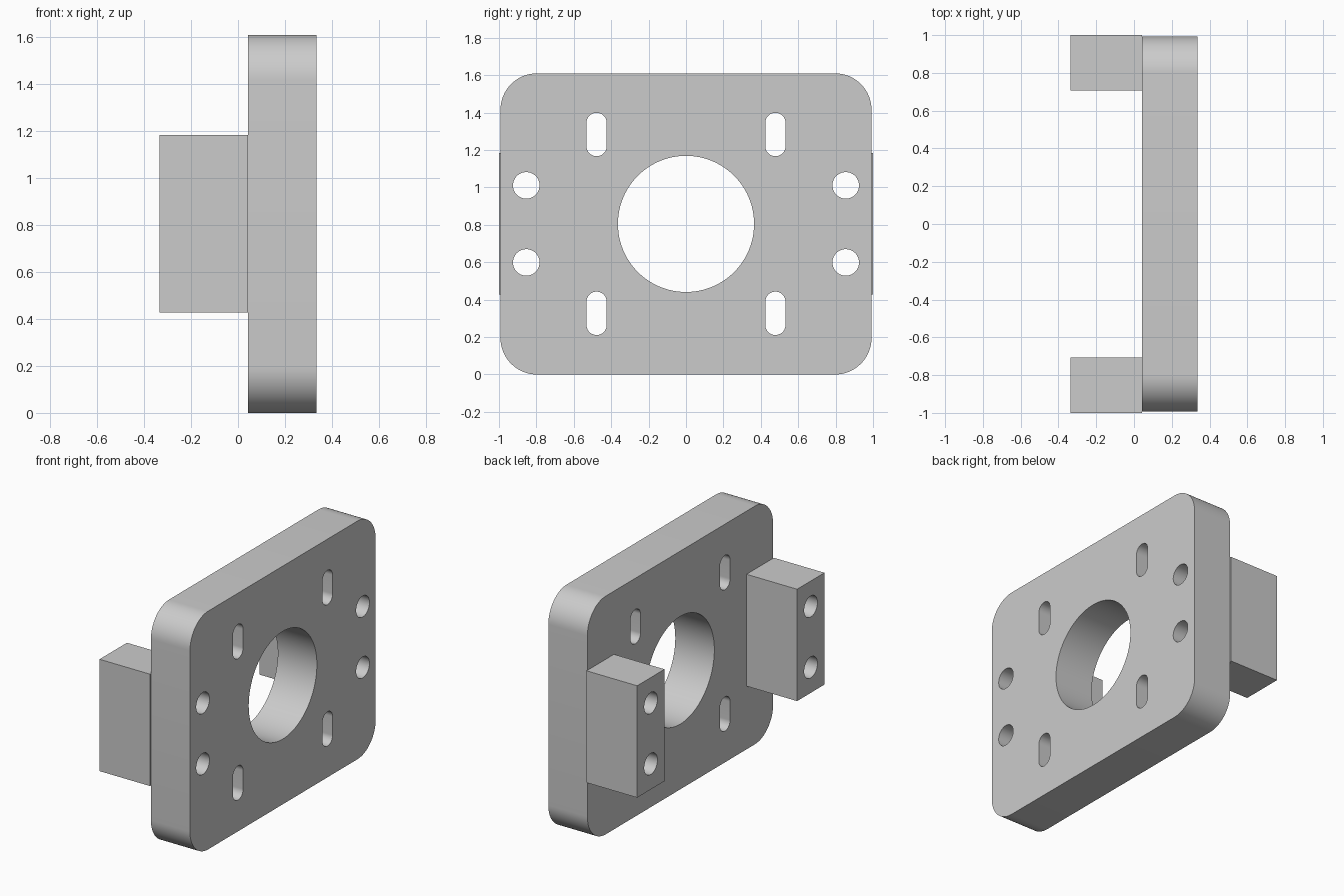
import bpy, bmesh
from math import cos, sin, pi

cube = bpy.data.objects.get("Cube")
if cube:
    bpy.data.objects.remove(cube, do_unlink=True)

grey = bpy.data.materials.new("light grey")
grey.use_nodes = True
grey.diffuse_color = (0.6, 0.6, 0.6, 1)
grey.node_tree.nodes["Principled BSDF"].inputs["Base Color"].default_value = (0.6, 0.6, 0.6, 1)

MID = 0.805                     # height of the plate centre
BOLT_Y, BOLT_Z, BOLT_R = 0.854, 0.206, 0.071


def rounded(cy, cz, hy, hz, r, steps=16):
    """Rounded rectangle in the YZ plane; a circle when hy == hz == r."""
    pts = []
    for q, (sy, sz) in enumerate([(1, 1), (-1, 1), (-1, -1), (1, -1)]):
        for i in range(steps + 1):
            a = (q + i / steps) * pi / 2
            p = (cy + sy * (hy - r) + r * cos(a), cz + sz * (hz - r) + r * sin(a))
            if not pts or abs(p[0] - pts[-1][0]) + abs(p[1] - pts[-1][1]) > 1e-5:
                pts.append(p)
    if abs(pts[0][0] - pts[-1][0]) + abs(pts[0][1] - pts[-1][1]) < 1e-5:
        pts.pop()
    return pts


def circle(cy, cz, r, steps=16):
    return rounded(cy, cz, r, r, r, steps)


def slab(name, loops, x0, x1):
    """Fill an outline with holes and extrude it along X."""
    bm = bmesh.new()
    for pts in loops:
        vs = [bm.verts.new((x0, y, z)) for y, z in pts]
        for a, b in zip(vs, vs[1:] + vs[:1]):
            bm.edges.new((a, b))
    bmesh.ops.triangle_fill(bm, edges=bm.edges[:], use_beauty=True, normal=(-1, 0, 0))
    ext = bmesh.ops.extrude_face_region(bm, geom=bm.faces[:], use_keep_orig=True)
    moved = [v for v in ext["geom"] if isinstance(v, bmesh.types.BMVert)]
    bmesh.ops.translate(bm, verts=moved, vec=(x1 - x0, 0, 0))
    bmesh.ops.recalc_face_normals(bm, faces=bm.faces[:])
    mesh = bpy.data.meshes.new(name)
    bm.to_mesh(mesh)
    bm.free()
    mesh.materials.append(grey)
    ob = bpy.data.objects.new(name, mesh)
    bpy.context.collection.objects.link(ob)
    bpy.ops.object.select_all(action="DESELECT")
    ob.select_set(True)
    bpy.context.view_layer.objects.active = ob
    bpy.ops.object.shade_smooth_by_angle(angle=pi / 6)


# Plate with central bore, four slots and four bolt holes
loops = [rounded(0, MID, 0.992, MID, 0.195), circle(0, MID, 0.364, 24)]
for sy in (-1, 1):
    for sz in (-1, 1):
        loops.append(rounded(sy * 0.478, MID + sz * 0.478, 0.054, 0.116, 0.054))
        loops.append(circle(sy * BOLT_Y, MID + sz * BOLT_Z, BOLT_R))
slab("mounting_plate", loops, 0.043, 0.335)

# Side blocks, drilled in line with the plate
for name, s in (("front_block", -1), ("back_block", 1)):
    y0, y1, hz = s * 0.708, s * 1.0, 0.378
    outline = [(y0, MID - hz), (y1, MID - hz), (y1, MID + hz), (y0, MID + hz)]
    holes = [circle(s * BOLT_Y, MID + sz * BOLT_Z, BOLT_R) for sz in (-1, 1)]
    slab(name, [outline] + holes, -0.335, 0.043)
